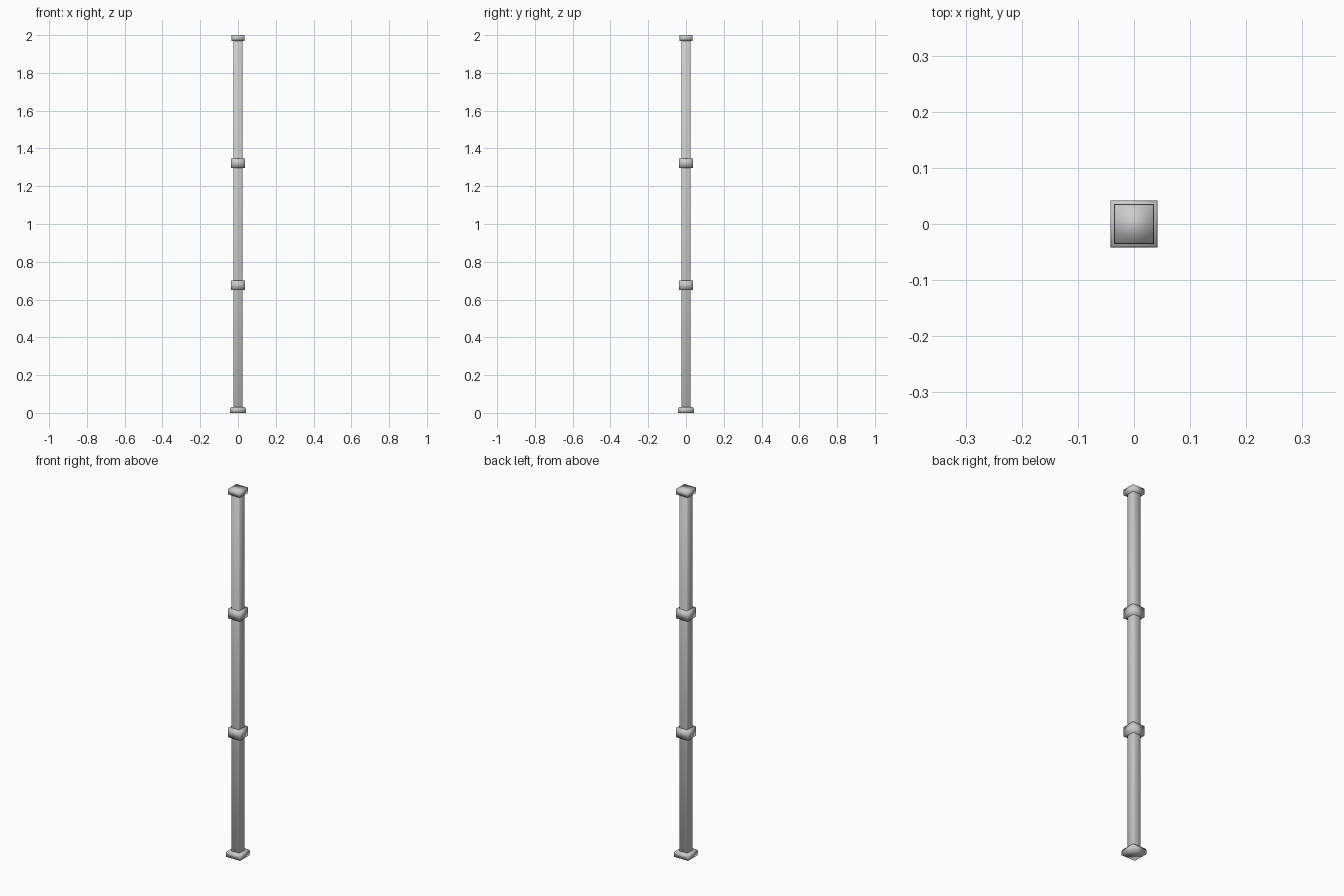
import bpy, bmesh

if "Cube" in bpy.data.objects:
    bpy.data.objects.remove(bpy.data.objects["Cube"])


def square_part(name, rings, smooth=True):
    """Square column lofted through (half width, z) rings."""
    bm = bmesh.new()
    loops = []
    for h, z in rings:
        loops.append([bm.verts.new((x * h, y * h, z))
                      for x, y in ((-1, -1), (1, -1), (1, 1), (-1, 1))])
    for a, b in zip(loops, loops[1:]):
        for i in range(4):
            j = (i + 1) % 4
            bm.faces.new((a[i], a[j], b[j], b[i]))
    bm.faces.new(loops[0][::-1])
    bm.faces.new(loops[-1])
    for f in bm.faces:
        f.smooth = smooth
    me = bpy.data.meshes.new(name)
    bm.to_mesh(me)
    bm.free()
    ob = bpy.data.objects.new(name, me)
    bpy.context.collection.objects.link(ob)
    return ob


# Long square shaft with slightly softened corners
shaft = square_part("post_shaft", [(0.024, 0.01), (0.024, 1.99)])
bev = shaft.modifiers.new("soft_corners", 'BEVEL')
bev.width = 0.003
bev.segments = 1

# Foot plate with a small chamfer round its upper edge
square_part("foot_plate", [(0.042, 0.0), (0.042, 0.022), (0.038, 0.03)])

# Two joint collars
for name, z in (("lower_collar", 0.675), ("upper_collar", 1.322)):
    square_part(name, [(0.036, z - 0.025), (0.036, z + 0.025)])

# Top cap
square_part("top_cap", [(0.035, 1.97), (0.035, 2.0)])
